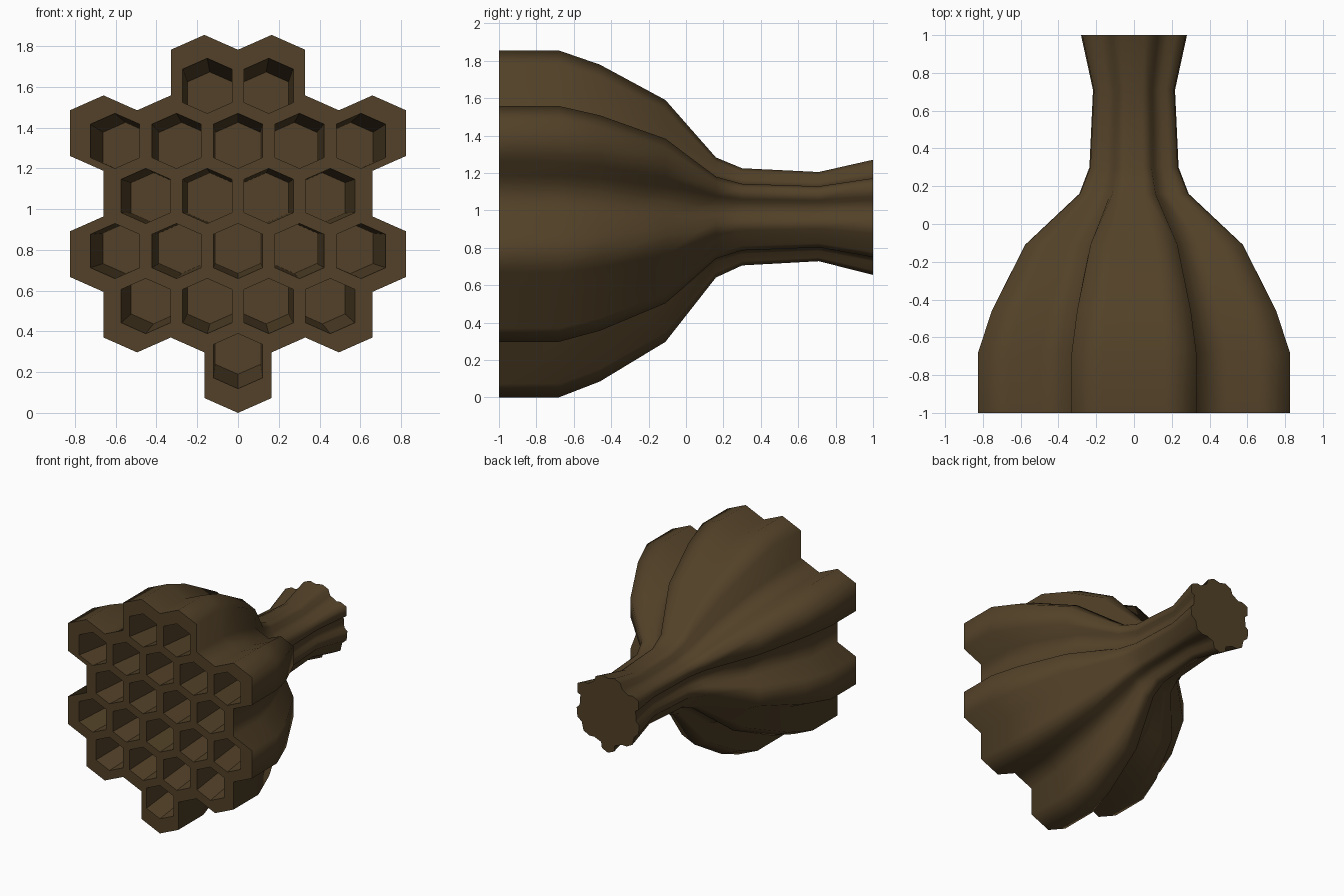
import bpy, bmesh, math

if "Cube" in bpy.data.objects:
    bpy.data.objects.remove(bpy.data.objects["Cube"])

W, SIDE, APEX, PITCH = 0.165, 0.112, 0.185, 0.297   # hexagon half width, half side, half height, row pitch
ROWS = [1, 4, 5, 4, 5, 2]                           # cells per row, bottom to top
AXIS_Z = 0.98                                       # centre line of the tapering body

# y, scale of the outline, how far its notches are filled in
SECTIONS = [(-1.0, 1.0, 0), (-0.68, 1.0, 0), (-0.46, 0.913, 0), (-0.11, 0.697, 0.05),
            (0.16, 0.346, 0.3), (0.30, 0.28, 0.45), (0.71, 0.257, 0.5), (1.0, 0.332, 0.5)]

material = bpy.data.materials.new("dark brown")
material.diffuse_color = (0.085, 0.053, 0.021, 1)
material.use_nodes = True
material.node_tree.nodes["Principled BSDF"].inputs["Base Color"].default_value = material.diffuse_color


def hexagon(cx, cz, s=1.0):
    pts = [(0, -APEX), (W, -SIDE), (W, SIDE), (0, APEX), (-W, SIDE), (-W, -SIDE)]
    return [(cx + s * x, cz + s * z) for x, z in pts]


cells = [((i - (n - 1) / 2) * 2 * W, APEX + row * PITCH)
         for row, n in enumerate(ROWS) for i in range(n)]


def cluster_outline():
    """Outer boundary of all cells: edges that no neighbour shares, chained in order."""
    def key(p):
        return (round(p[0], 3) + 0.0, round(p[1], 3) + 0.0)
    edges = set()
    for c in cells:
        h = [key(p) for p in hexagon(*c)]
        edges.update((h[i], h[(i + 1) % 6]) for i in range(6))
    following = {a: b for a, b in edges if (b, a) not in edges}
    start = min(following)
    loop, p = [start], following[start]
    while p != start:
        loop.append(p)
        p = following[p]
    return loop


def section(outline, scale, fill):
    pts = []
    for x, z in outline:
        z -= AXIS_Z
        r = math.hypot(x, z)
        k = scale * (r + fill * max(0, 0.87 - r)) / r
        pts.append((x * k, AXIS_Z + z * k))
    return pts


bm = bmesh.new()


def ring(points, y):
    return [bm.verts.new((x, y, z)) for x, z in points]


def bridge(a, b, smooth):
    n = len(a)
    for i in range(n):
        f = bm.faces.new((a[i], a[(i + 1) % n], b[(i + 1) % n], b[i]))
        f.smooth = smooth


def loop_edges(r):
    return [bm.edges.get((r[i], r[(i + 1) % len(r)])) for i in range(len(r))]


# fluted body and neck
outline = cluster_outline()
rings = [ring(section(outline, s, f), y) for y, s, f in SECTIONS]
for a, b in zip(rings, rings[1:]):
    bridge(a, b, True)
bm.faces.new(rings[-1])
front_edges = loop_edges(rings[0])

# recessed cells, leaning in towards the middle
MID_Z = 0.95
for cx, cz in cells:
    mouth = hexagon(0.915 * cx, MID_Z + 0.91 * (cz - MID_Z), 0.73)
    floor = [(x * 0.915, MID_Z + (z - MID_Z) * 0.915) for x, z in mouth]
    m, f = ring(mouth, -1.0), ring(floor, -0.46)
    bridge(m, f, False)
    bm.faces.new(f)
    front_edges += loop_edges(m)

# front plate between the cells
bmesh.ops.triangle_fill(bm, use_beauty=True, use_dissolve=False,
                        edges=front_edges, normal=(0, -1, 0))
bmesh.ops.recalc_face_normals(bm, faces=bm.faces[:])

mesh = bpy.data.meshes.new("honeycomb_horn")
bm.to_mesh(mesh)
bm.free()
mesh.materials.append(material)
horn = bpy.data.objects.new("honeycomb_horn", mesh)
bpy.context.collection.objects.link(horn)
